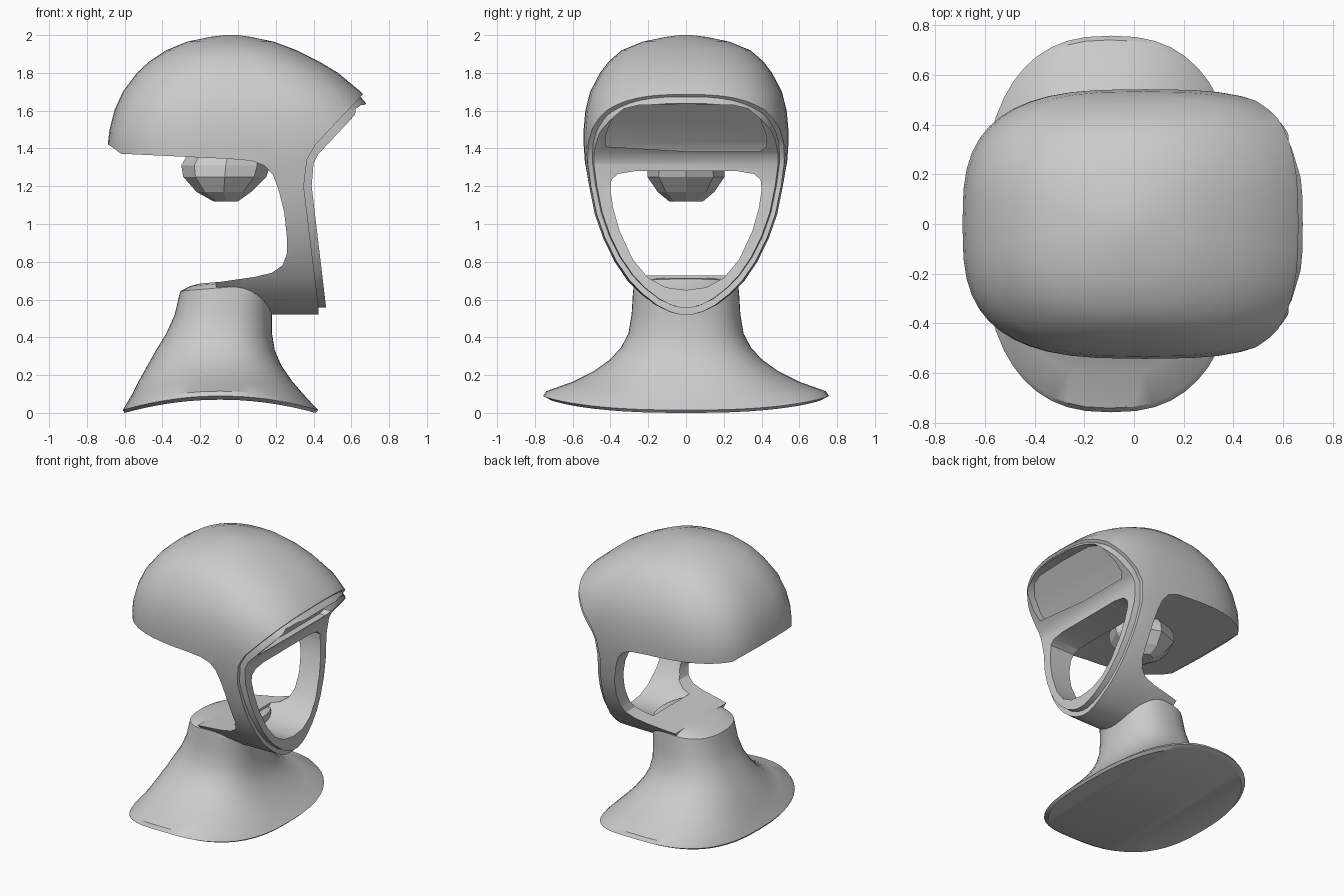
import bpy, bmesh, math

clay = bpy.data.materials.new("light_grey")
clay.diffuse_color = (0.6, 0.6, 0.6, 1)


def make(name, verts, faces):
    mesh = bpy.data.meshes.new(name)
    mesh.from_pydata(verts, [], faces)
    bm = bmesh.new()
    bm.from_mesh(mesh)
    bmesh.ops.remove_doubles(bm, verts=bm.verts, dist=1e-5)
    bmesh.ops.recalc_face_normals(bm, faces=bm.faces)
    bm.to_mesh(mesh)
    bm.free()
    mesh.materials.append(clay)
    ob = bpy.data.objects.new(name, mesh)
    bpy.context.collection.objects.link(ob)
    return ob


def loft(name, rings, n=48):
    """Rings of (z, xmin, xmax, half_y, exponent, side_lift, tilt); ends closed by strips along y."""
    verts, faces = [], []
    for z, x0, x1, ry, e, lift, tilt in rings:
        for i in range(n):
            a = 2 * math.pi * i / n
            c, s = math.cos(a), math.sin(a)
            c = math.copysign(abs(c) ** (2 / e), c)
            s = math.copysign(abs(s) ** (2 / e), s)
            verts.append(((x0 + x1) / 2 + (x1 - x0) / 2 * c, ry * s,
                          z + lift * (1 - c * c) + tilt * c))
    for r in range(len(rings) - 1):
        for i in range(n):
            j = (i + 1) % n
            faces.append((r * n + i, r * n + j, r * n + n + j, r * n + n + i))
    for b in (0, (len(rings) - 1) * n):
        faces.append((b, b + 1, b + n - 1))
        for i in range(1, n // 2 - 1):
            faces.append((b + i, b + i + 1, b + n - i - 1, b + n - i))
        faces.append((b + n // 2 - 1, b + n // 2, b + n // 2 + 1))
    return make(name, verts, faces)


def prism(name, pts, axis, lo, hi):
    """Outline of (horizontal, z) points pulled along the x or y axis."""
    n = len(pts)
    verts = [((d, h, z) if axis == "x" else (h, d, z)) for d in (lo, hi) for h, z in pts]
    faces = [tuple(range(n)), tuple(range(n, 2 * n))]
    faces += [(i, (i + 1) % n, n + (i + 1) % n, n + i) for i in range(n)]
    return make(name, verts, faces)


def cut(ob, tool, op):
    mod = ob.modifiers.new("cut", "BOOLEAN")
    mod.operation, mod.object, mod.solver = op, tool, "EXACT"
    bpy.context.view_layer.objects.active = ob
    bpy.ops.object.modifier_apply(modifier=mod.name)
    bpy.data.objects.remove(tool)


def mirrored(half):
    return half + [(-y, z) for y, z in reversed(half) if y > 0]


def smooth(ob, angle=32):
    bpy.ops.object.select_all(action="DESELECT")
    ob.select_set(True)
    bpy.context.view_layer.objects.active = ob
    bpy.ops.object.shade_smooth_by_angle(angle=math.radians(angle))


# Full egg-shaped head volume: z, back x, front x, half width, squareness
HEAD = [
    (0.52, -0.69, 0.80, 0.03, 3), (0.535, -0.69, 0.80, 0.09, 3),
    (0.57, -0.69, 0.80, 0.16, 3), (0.63, -0.69, 0.80, 0.24, 3),
    (0.70, -0.69, 0.80, 0.31, 3), (0.80, -0.69, 0.80, 0.38, 3),
    (0.92, -0.69, 0.80, 0.44, 3), (1.05, -0.69, 0.80, 0.485, 3),
    (1.20, -0.69, 0.79, 0.515, 3), (1.32, -0.69, 0.78, 0.535, 3),
    (1.42, -0.69, 0.78, 0.542, 3), (1.50, -0.68, 0.77, 0.542, 3),
    (1.60, -0.655, 0.73, 0.533, 2.9), (1.70, -0.61, 0.65, 0.508, 2.8),
    (1.80, -0.535, 0.53, 0.455, 2.6), (1.86, -0.47, 0.43, 0.41, 2.5),
    (1.92, -0.38, 0.31, 0.34, 2.4), (1.965, -0.27, 0.19, 0.23, 2.2),
    (1.99, -0.15, 0.07, 0.11, 2), (2.0, -0.07, 0.0, 0.035, 2),
]

# Face opening outline, seen from the face side
OPENING = mirrored([(0, 0.65), (0.11, 0.665), (0.2, 0.715), (0.28, 0.81), (0.35, 0.96),
                    (0.385, 1.08), (0.40, 1.18), (0.395, 1.235), (0.36, 1.265), (0.27, 1.28)])

# Head shell: cranium, face frame and jaw, cut to a C-shaped side outline
head = loft("head_shell", [r + (0, 0) for r in HEAD])
cut(head, prism("side_outline", [
    (-1, 2.2), (1.19, 2.2), (0.66, 1.685), (0.41, 1.42), (0.365, 1.34), (0.348, 1.2),
    (0.425, 0.57), (0.425, 0.4), (-0.05, 0.4), (-0.12, 0.69), (0.09, 0.72), (0.18, 0.742),
    (0.235, 0.78), (0.258, 0.84), (0.26, 0.92), (0.245, 1.06), (0.215, 1.18),
    (0.185, 1.26), (0.14, 1.31), (0.07, 1.335), (-0.05, 1.345), (-0.62, 1.372),
    (-0.67, 1.41), (-0.75, 1.46), (-1, 1.5)], "y", -1, 1), "INTERSECT")
cut(head, prism("opening", OPENING, "x", 0.12, 1), "DIFFERENCE")
smooth(head)

# Raised rim around the face, slightly inset from the shell
rim = loft("face_rim", [(1.2 + (z - 1.2) * 0.945, a, b, w * 0.95, e, 0, 0)
                        for z, a, b, w, e in HEAD])
cut(rim, prism("rim_outline", [
    (1.19, 2.2), (0.655, 1.685), (0.405, 1.42), (0.36, 1.34), (0.343, 1.2), (0.42, 0.57),
    (0.42, 0.4), (0.48, 0.4), (0.465, 0.57), (0.39, 1.2), (0.40, 1.32), (0.425, 1.37),
    (0.665, 1.625), (1.24, 2.2)], "y", -1, 1), "INTERSECT")
cut(rim, prism("opening", OPENING, "x", 0.12, 1), "DIFFERENCE")
cut(rim, prism("brow_recess", mirrored([
    (0, 1.385), (0.39, 1.385), (0.425, 1.41), (0.425, 1.47), (0.39, 1.56), (0.33, 1.61),
    (0.25, 1.63), (0, 1.635)])[:-1], "x", 0.2, 1), "DIFFERENCE")
smooth(rim)

# Neck flaring out into the shoulder base with an arched underside
neck = loft("neck_and_shoulders", [
    (0.0, -0.60, 0.41, 0.72, 2.5, 0.07, 0), (0.015, -0.61, 0.425, 0.757, 2.5, 0.075, 0),
    (0.04, -0.595, 0.40, 0.74, 2.5, 0.075, 0), (0.10, -0.56, 0.345, 0.60, 2.4, 0.065, 0),
    (0.17, -0.525, 0.285, 0.49, 2.4, 0.05, 0), (0.25, -0.48, 0.23, 0.405, 2.4, 0.03, 0),
    (0.33, -0.435, 0.195, 0.345, 2.4, 0.015, 0), (0.42, -0.38, 0.18, 0.305, 2.4, 0, 0),
    (0.52, -0.335, 0.18, 0.288, 2.4, 0, 0), (0.62, -0.312, 0.185, 0.282, 2.4, 0, 0),
    (0.665, -0.305, 0.19, 0.278, 2.4, 0, 0.02), (0.69, -0.25, 0.185, 0.255, 2.4, 0, 0.018),
    (0.70, -0.2, 0.17, 0.2, 2.4, 0, 0.015)])
smooth(neck)

# Faceted stem hanging under the cranium
loft("faceted_stem", [
    (1.12, -0.13, 0.0, 0.09, 2, 0, 0), (1.17, -0.22, 0.07, 0.15, 2, 0, 0),
    (1.25, -0.29, 0.15, 0.205, 2, 0, 0), (1.31, -0.30, 0.17, 0.20, 2, 0, 0),
    (1.38, -0.26, 0.16, 0.17, 2, 0, 0)], 8)
